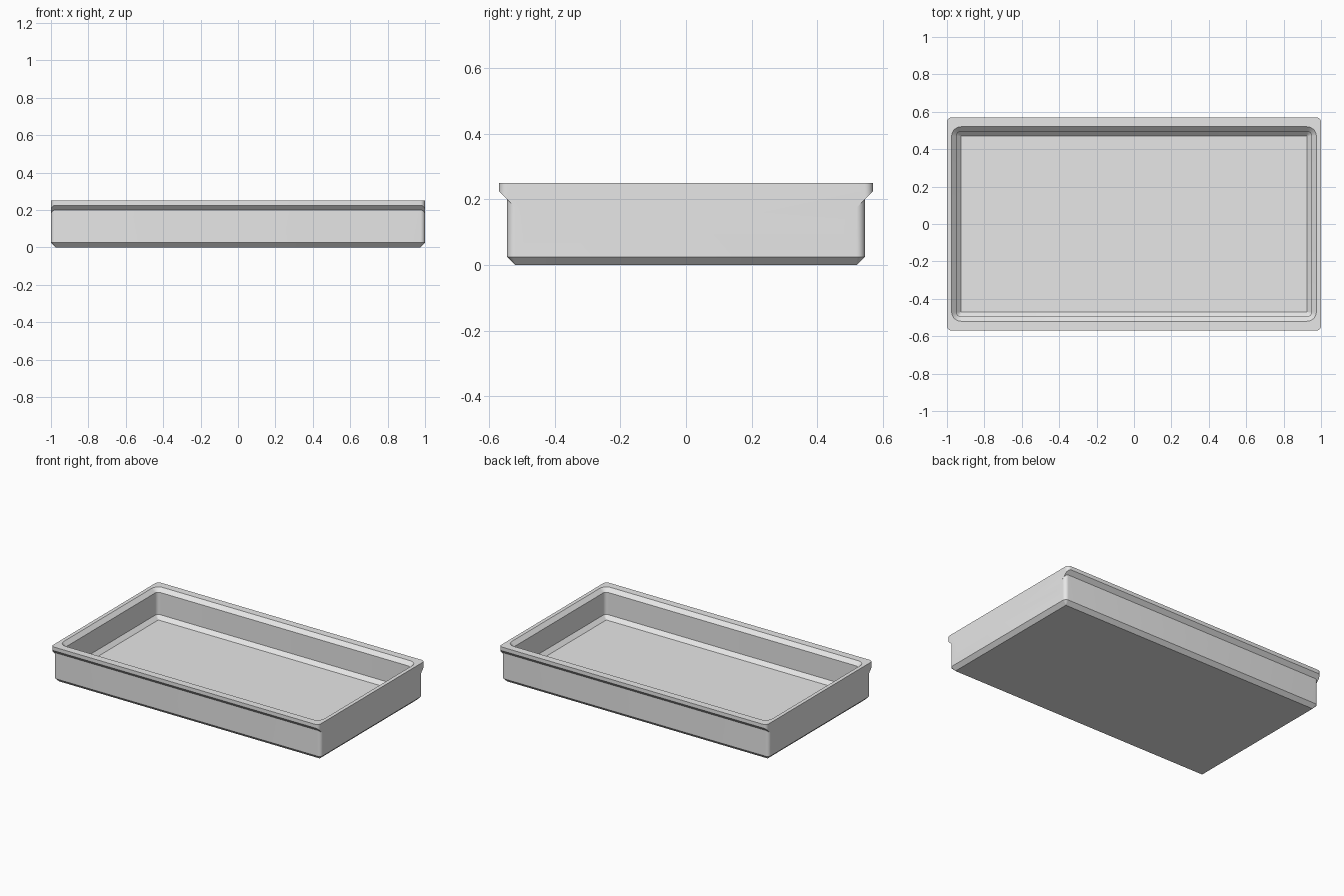
import bpy, bmesh, math

cube = bpy.data.objects.get("Cube")
if cube:
    bpy.data.objects.remove(cube, do_unlink=True)

CORNER_STEPS = 8
CHAMFER = 0.025

grey = bpy.data.materials.new("plain grey")
grey.use_nodes = True
colour = (0.8, 0.8, 0.8, 1)
grey.diffuse_color = colour
grey.node_tree.nodes["Principled BSDF"].inputs["Base Color"].default_value = colour


def rounded_ring(bm, half_x, half_y, z, radius):
    """Vertices of a rounded rectangle at height z."""
    ring = []
    for corner, (sx, sy) in enumerate(((1, 1), (-1, 1), (-1, -1), (1, -1))):
        for i in range(CORNER_STEPS + 1):
            a = math.pi / 2 * (corner + i / CORNER_STEPS)
            ring.append(bm.verts.new((sx * (half_x - radius) + radius * math.cos(a),
                                      sy * (half_y - radius) + radius * math.sin(a), z)))
    return ring


def loft(name, levels, planes=()):
    """Solid through rounded rectangles, trimmed by optional planes."""
    bm = bmesh.new()
    rings = [rounded_ring(bm, *level) for level in levels]
    for low, high in zip(rings, rings[1:]):
        for i in range(len(low)):
            j = (i + 1) % len(low)
            bm.faces.new((low[i], low[j], high[j], high[i]))
    bm.faces.new(rings[0][::-1])
    bm.faces.new(rings[-1])
    for point, normal in planes:
        cut = bmesh.ops.bisect_plane(bm, geom=bm.verts[:] + bm.edges[:] + bm.faces[:],
                                     plane_co=point, plane_no=normal, clear_outer=True)
        edges = [e for e in cut["geom_cut"] if isinstance(e, bmesh.types.BMEdge)]
        bmesh.ops.holes_fill(bm, edges=edges, sides=0)
    bmesh.ops.recalc_face_normals(bm, faces=bm.faces[:])
    mesh = bpy.data.meshes.new(name)
    bm.to_mesh(mesh)
    bm.free()
    mesh.materials.append(grey)
    obj = bpy.data.objects.new(name, mesh)
    bpy.context.collection.objects.link(obj)
    return obj


def combine(target, other, operation):
    """Apply a boolean and discard the helper."""
    mod = target.modifiers.new(operation.title(), "BOOLEAN")
    mod.operation, mod.solver, mod.object = operation, "EXACT", other
    bpy.context.view_layer.objects.active = target
    bpy.ops.object.modifier_apply(modifier=mod.name)
    bpy.data.objects.remove(other, do_unlink=True)


# Tray body with a chamfered foot
tray = loft("tray", [(1 - CHAMFER, 0.52, 0, 0.001),
                     (1, 0.545, CHAMFER, CHAMFER),
                     (1, 0.545, 0.25, CHAMFER)])

# Rim flange overhanging front and back, with sloped undersides
slopes = [((0, s * 0.57, 0.225), (0, s, -1)) for s in (-1, 1)]
flange = loft("rim_flange", [(1, 0.57, 0.12, CHAMFER), (1, 0.57, 0.25, CHAMFER)], slopes)
combine(tray, flange, "UNION")

# Hollow interior with chamfered lip and floor edge
cavity = loft("cavity", [(0.925, 0.47, 0.05, 0.001),
                         (0.95, 0.495, 0.075, 0.025),
                         (0.95, 0.495, 0.225, 0.025),
                         (0.975, 0.52, 0.25, 0.05),
                         (0.975, 0.52, 0.3, 0.05)])
combine(tray, cavity, "DIFFERENCE")

# Smooth rounded corners, crisp chamfers
bpy.ops.object.select_all(action="DESELECT")
tray.select_set(True)
bpy.context.view_layer.objects.active = tray
bpy.ops.object.shade_smooth_by_angle(angle=math.radians(30))
